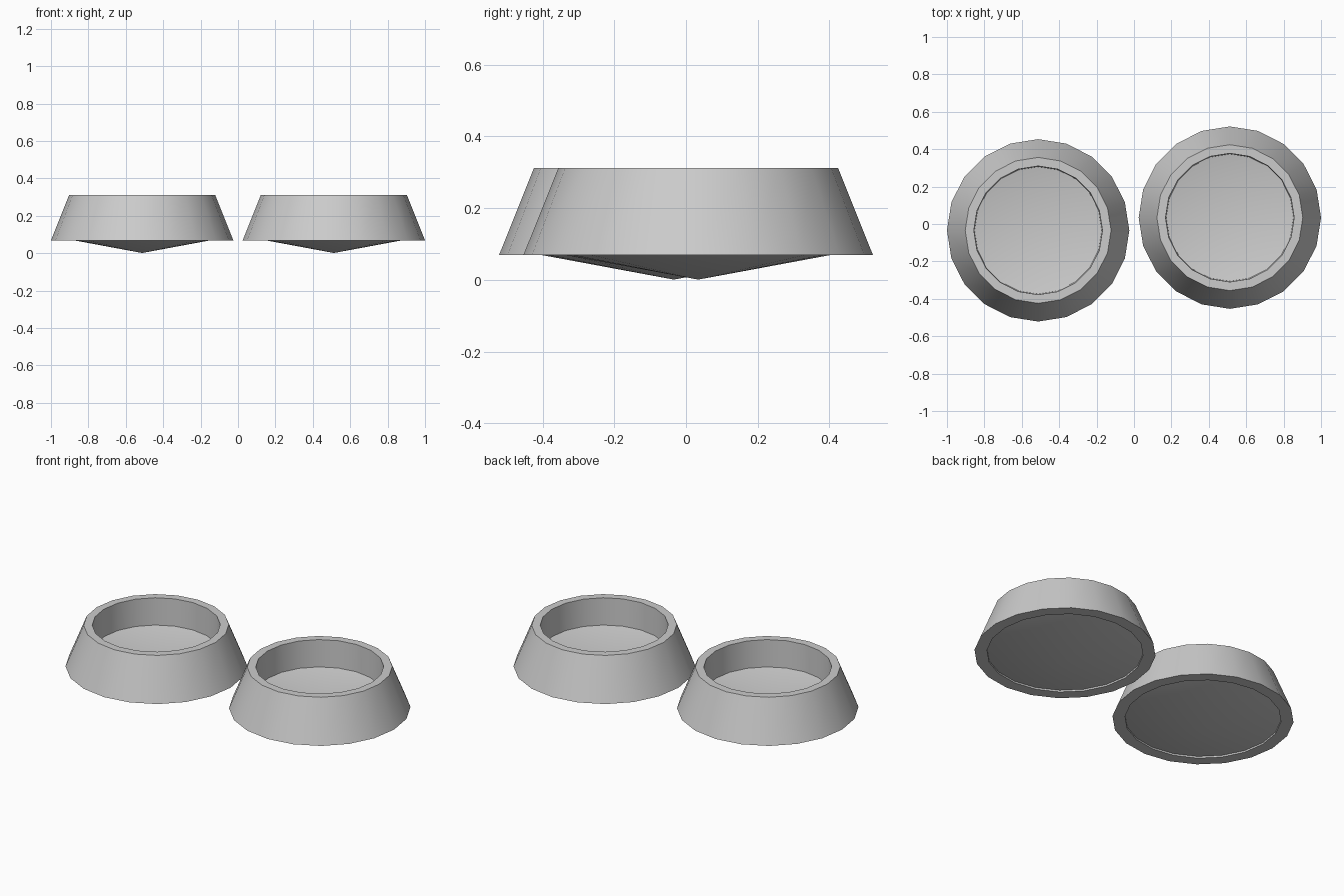
import bpy, bmesh
from math import cos, sin, tau, radians

if "Cube" in bpy.data.objects:
    bpy.data.objects.remove(bpy.data.objects["Cube"])

SIDES = 20
# closed cross-section (radius, height): underside cone, base ring, skirt, rim, inner wall, dished floor
PROFILE = [(0, 0.001), (0.42, 0.079), (0.42, 0.069), (0.4875, 0.069), (0.39, 0.312),
           (0.344, 0.312), (0.34, 0.152), (0, 0.088)]


def bowl(name, x, y):
    bm = bmesh.new()
    rings = []
    for r, z in PROFILE:
        n = SIDES if r else 1
        rings.append([bm.verts.new((r * cos(tau * i / SIDES), r * sin(tau * i / SIDES), z))
                      for i in range(n)])
    # skin neighbouring rings, with fans at the two centre points
    for a, b in zip(rings, rings[1:]):
        for i in range(SIDES):
            j = (i + 1) % SIDES
            if len(a) == 1:
                bm.faces.new((a[0], b[j], b[i]))
            elif len(b) == 1:
                bm.faces.new((a[i], a[j], b[0]))
            else:
                bm.faces.new((a[i], a[j], b[j], b[i]))
    bmesh.ops.recalc_face_normals(bm, faces=bm.faces)
    mesh = bpy.data.meshes.new(name)
    bm.to_mesh(mesh)
    bm.free()
    ob = bpy.data.objects.new(name, mesh)
    ob.location = (x, y, 0)
    bpy.context.collection.objects.link(ob)
    bpy.ops.object.select_all(action='DESELECT')
    ob.select_set(True)
    bpy.context.view_layer.objects.active = ob
    bpy.ops.object.shade_smooth_by_angle(angle=radians(30))


# the two bowls, side by side and slightly staggered
bowl("left_bowl", -0.5125, -0.034)
bowl("right_bowl", 0.5125, 0.034)
